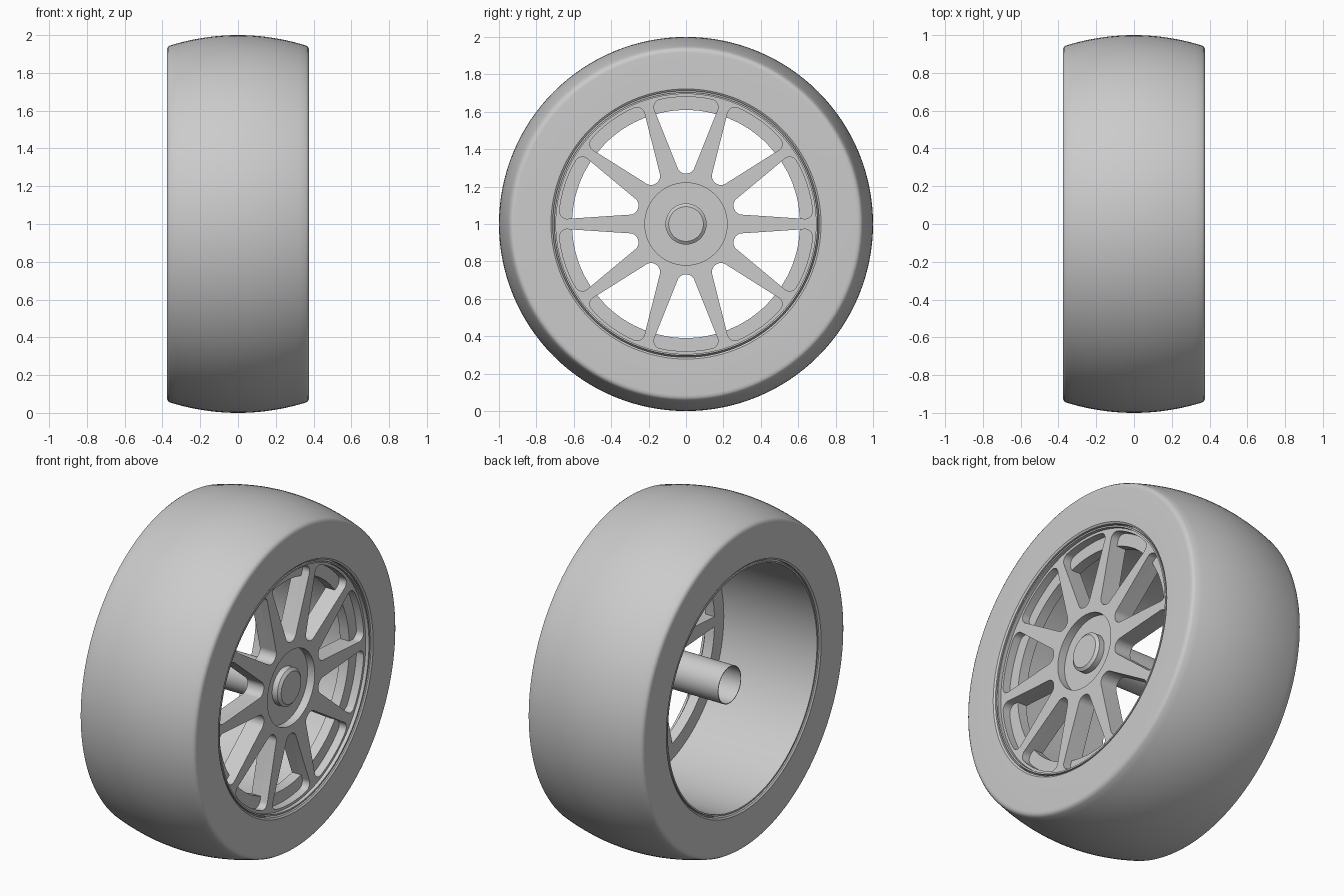
import bpy, bmesh, math
from mathutils import Vector, Matrix

cube = bpy.data.objects.get("Cube")
if cube:
    bpy.data.objects.remove(cube, do_unlink=True)

SIDES = 128
CENTRE = Vector((0, 0, 1))

grey = bpy.data.materials.new("plain_grey")
grey.use_nodes = True
colour = (0.6, 0.6, 0.6, 1)
grey.diffuse_color = colour
grey.node_tree.nodes["Principled BSDF"].inputs["Base Color"].default_value = colour


def finish(obj):
    """Assign the material and smooth the round surfaces."""
    obj.data.materials.clear()
    obj.data.materials.append(grey)
    bpy.ops.object.select_all(action="DESELECT")
    obj.select_set(True)
    bpy.context.view_layer.objects.active = obj
    bpy.ops.object.shade_smooth_by_angle(angle=math.radians(32))


def lathe(name, profile, closed=True):
    """Spin an (x, radius) profile round the axle."""
    bm = bmesh.new()
    verts = [bm.verts.new((x, 0, r)) for x, r in profile]
    pairs = list(zip(verts, verts[1:]))
    if closed:
        pairs.append((verts[-1], verts[0]))
    edges = [bm.edges.new(p) for p in pairs]
    bmesh.ops.spin(bm, geom=verts + edges, cent=(0, 0, 0), axis=(1, 0, 0),
                   angle=math.tau, steps=SIDES)
    bmesh.ops.remove_doubles(bm, verts=bm.verts, dist=1e-5)
    bmesh.ops.recalc_face_normals(bm, faces=bm.faces)
    mesh = bpy.data.meshes.new(name)
    bm.to_mesh(mesh)
    bm.free()
    obj = bpy.data.objects.new(name, mesh)
    obj.location = CENTRE
    bpy.context.collection.objects.link(obj)
    finish(obj)


def circle(radius):
    return [Vector((radius * math.cos(math.tau * i / SIDES),
                    radius * math.sin(math.tau * i / SIDES))) for i in range(SIDES)]


def fillet(corners, steps=8):
    """Round each (point, radius) corner of a closed outline."""
    out = []
    for i, (p, radius) in enumerate(corners):
        if radius == 0:
            out.append(p)
            continue
        a = (corners[i - 1][0] - p).normalized()
        b = (corners[(i + 1) % len(corners)][0] - p).normalized()
        half = a.angle(b) / 2
        centre = p + (a + b).normalized() * radius / math.sin(half)
        start = p + a * radius / math.tan(half) - centre
        end = p + b * radius / math.tan(half) - centre
        for k in range(steps + 1):
            t = k / steps
            out.append(centre + start.lerp(end, t).normalized() * radius)
    return out


def window(outer, corner_radius):
    """Gap between two tapered spokes, lying along +x."""
    def half_width(u):
        return 0.045 + 0.4 * (u - 0.3)
    tip, tip_half = 0.27, half_width(0.27)
    edge = Vector((outer, half_width(outer)))
    radius, angle = edge.length, math.atan2(edge.y, edge.x)
    pts = [(Vector((tip, tip_half)), 0.046), (Vector((tip, -tip_half)), 0.046),
           (Vector((edge.x, -edge.y)), corner_radius)]
    for k in range(-3, 4):
        a = angle * k / 5
        pts.append((Vector((radius * math.cos(a), radius * math.sin(a))), 0))
    pts.append((edge, corner_radius))
    return fillet(pts)


def plate(name, outlines, x_back, x_front):
    """Flat plate with holes, facing +x."""
    curve = bpy.data.curves.new(name, "CURVE")
    curve.dimensions = "2D"
    curve.fill_mode = "BOTH"
    curve.extrude = (x_front - x_back) / 2
    for pts in outlines:
        spline = curve.splines.new("POLY")
        spline.points.add(len(pts) - 1)
        for point, p in zip(spline.points, pts):
            point.co = (p.x, p.y, 0, 1)
        spline.use_cyclic_u = True
    obj = bpy.data.objects.new(name, curve)
    bpy.context.collection.objects.link(obj)
    obj.rotation_euler = (math.pi / 2, 0, math.pi / 2)
    obj.location = CENTRE + Vector(((x_back + x_front) / 2, 0, 0))
    bpy.ops.object.select_all(action="DESELECT")
    obj.select_set(True)
    bpy.context.view_layer.objects.active = obj
    bpy.ops.object.convert(target="MESH")
    obj = bpy.context.view_layer.objects.active
    bm = bmesh.new()
    bm.from_mesh(obj.data)
    bmesh.ops.remove_doubles(bm, verts=bm.verts, dist=1e-5)
    bmesh.ops.recalc_face_normals(bm, faces=bm.faces)
    bm.to_mesh(obj.data)
    bm.free()
    finish(obj)


def ring_of_windows(outer, corner_radius, count=10):
    shape = window(outer, corner_radius)
    result = []
    for i in range(count):
        turn = Matrix.Rotation(math.tau * (i + 0.5) / count, 2)
        result.append([turn @ p for p in shape])
    return result


# Tyre: crowned tread, rounded shoulders, flat side walls
crown = [(0.36 * k / 10, 1 - 0.055 * (k / 10) ** 2) for k in range(-10, 11)]
shoulder = [(0.37, 0.938), (0.376, 0.928), (0.377, 0.915), (0.377, 0.722), (0.37, 0.712)]
lathe("tyre", [(-x, r) for x, r in reversed(shoulder)] + crown + shoulder)

# Rim barrel, with ends set slightly clear of the tyre
barrel_half = [(0.345, 0.712), (0.355, 0.704), (0.368, 0.704), (0.368, 0.695)]
lathe("rim_barrel", [(-x, r) for x, r in reversed(barrel_half)] + barrel_half)

# Spokes: front layer with large windows, back layer with a stepped ledge
plate("spoke_face", [circle(0.7), circle(0.22)] + ring_of_windows(0.654, 0.04), 0.3, 0.347)
plate("spoke_back", [circle(0.7)] + ring_of_windows(0.588, 0), 0.24, 0.3)

# Axle tube, open at the inner end, and the chamfered nut in the hub recess
lathe("axle_tube", [(0.245, 0.108), (-0.285, 0.108), (-0.285, 0.104), (0.245, 0.104)])
lathe("hub_nut", [(0.295, 0), (0.295, 0.11), (0.334, 0.11), (0.347, 0.093), (0.347, 0)],
      closed=False)
